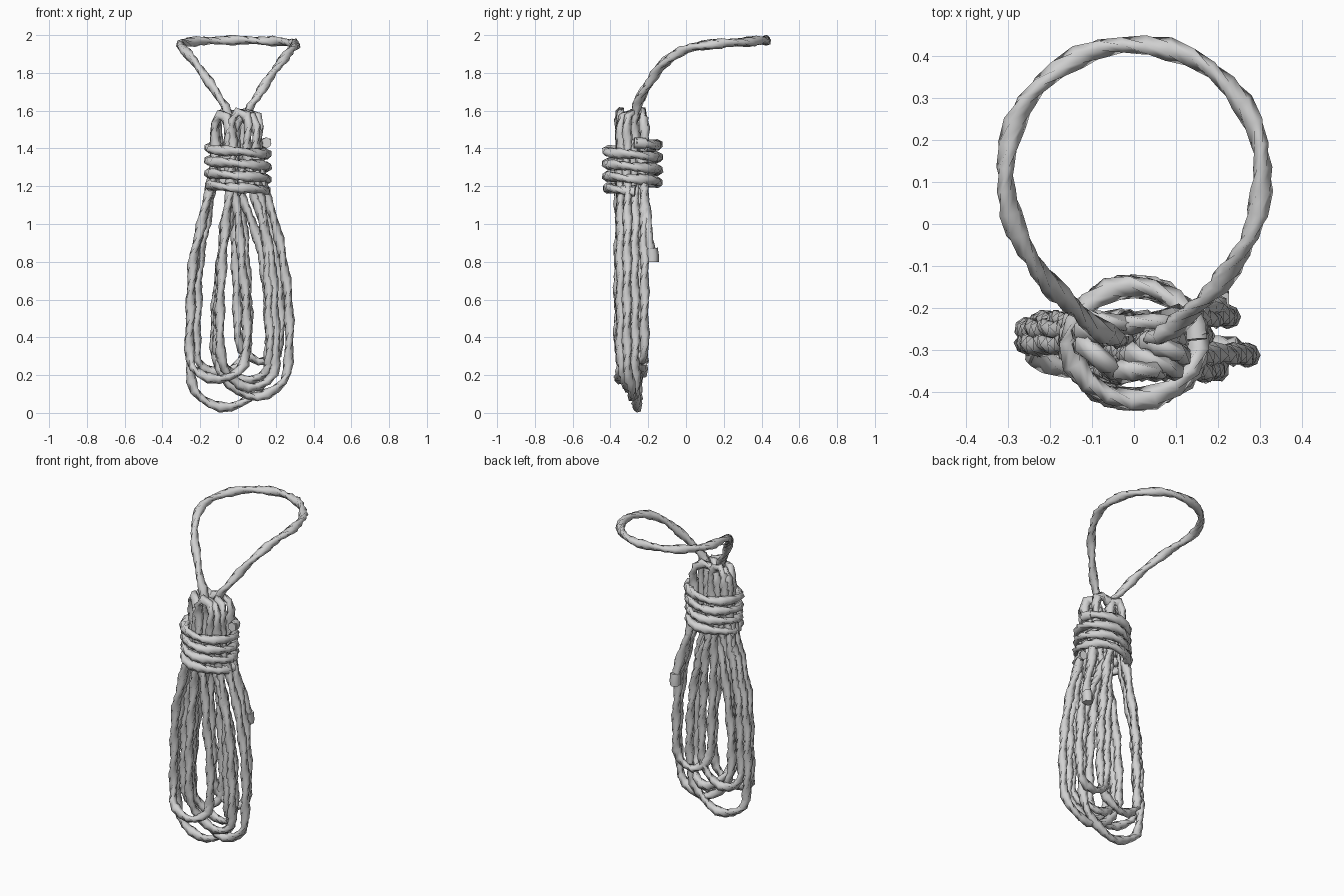
import bpy, bmesh, math, random
from mathutils import Vector

if "Cube" in bpy.data.objects:
    bpy.data.objects.remove(bpy.data.objects["Cube"])

random.seed(4)
rope = bpy.data.materials.new("rope grey")
rope.diffuse_color = (0.64, 0.64, 0.64, 1)
rope.use_nodes = True
rope.node_tree.nodes["Principled BSDF"].inputs["Base Color"].default_value = rope.diffuse_color
SIDES = 6


def spline(pts, closed):
    """Resample a path through the points at an even spacing."""
    p = [Vector(q) for q in pts]
    n = len(p)
    get = (lambda i: p[i % n]) if closed else (lambda i: p[max(0, min(n - 1, i))])
    fine = []
    for i in range(n if closed else n - 1):
        a, b, c, d = (get(i + k) for k in (-1, 0, 1, 2))
        for s in range(12):
            t = s / 12
            fine.append(0.5 * (2 * b + (c - a) * t + (2 * a - 5 * b + 4 * c - d) * t * t
                               + (3 * b - a - 3 * c + d) * t ** 3))
    fine.append(get(0) if closed else p[-1])
    dist = [0.0]
    for a, b in zip(fine, fine[1:]):
        dist.append(dist[-1] + (b - a).length)
    count = max(2, round(dist[-1] / 0.055))
    out, j = [], 0
    for k in range(count if closed else count + 1):
        want = dist[-1] * k / count
        while j < len(fine) - 2 and dist[j + 1] < want:
            j += 1
        f = (want - dist[j]) / max(dist[j + 1] - dist[j], 1e-6)
        out.append(fine[j].lerp(fine[j + 1], f))
    return out, dist[-1]


def cord(name, pts, ref, closed=False, wide=0.03, thin=0.022):
    """Sweep a twisting oval along a path."""
    path, length = spline(pts, closed)
    n = len(path)
    twist = math.pi * round(length / 0.22)
    ref = Vector(ref)
    bm = bmesh.new()
    rings = []
    for i, c in enumerate(path):
        a = path[i - 1] if closed or i else c
        b = path[(i + 1) % n] if closed or i < n - 1 else c
        t = (b - a).normalized()
        u = (ref - t * ref.dot(t)).normalized()
        v = t.cross(u)
        tw = twist * i / n
        ring = []
        for k in range(SIDES):
            ang = 2 * math.pi * k / SIDES
            x, y = wide * math.cos(ang), thin * math.sin(ang)
            ring.append(bm.verts.new(c + u * (x * math.cos(tw) - y * math.sin(tw))
                                     + v * (x * math.sin(tw) + y * math.cos(tw))))
        rings.append(ring)
    for i in range(n if closed else n - 1):
        r, s = rings[i], rings[(i + 1) % n]
        # an odd number of half turns closes with the section half a turn round
        off = SIDES // 2 if closed and i == n - 1 and round(twist / math.pi) % 2 else 0
        for k in range(SIDES):
            m = (k + 1) % SIDES
            bm.faces.new((r[k], r[m], s[(m + off) % SIDES], s[(k + off) % SIDES]))
    if not closed:
        bm.faces.new(rings[0][::-1])
        bm.faces.new(rings[-1])
    bmesh.ops.recalc_face_normals(bm, faces=bm.faces)
    for f in bm.faces:
        f.smooth = len(f.verts) == 4
    me = bpy.data.meshes.new(name)
    bm.to_mesh(me)
    bm.free()
    me.materials.append(rope)
    ob = bpy.data.objects.new(name, me)
    bpy.context.collection.objects.link(ob)
    return ob


def hank(name, left, right, bottom, top, y_left, y_right, y_low, lean=0.0, sag=0.2):
    """One long hanging loop: narrow through the wraps, wide and round below."""
    (xl, tl), (xr, tr) = left, right
    levels = [(top - 0.05, 0.0), (1.4, 0.0), (1.25, 0.1), (1.15, 0.28), (1.0, 0.58),
              (0.8, 0.84), (0.55, 0.99)]

    def side(x, t, y):
        return [(t + (x - t) * f + random.uniform(-.006, .006),
                 y + random.uniform(-.004, .004), z) for z, f in levels]
    mid, half = (xl + xr) / 2, (xr - xl) / 2
    drop = min(half * 1.1, sag)
    low = []
    for cx, dz in ((-1, 0), (-0.75, 0.62), (0, 1), (0.75, 0.62), (1, 0)):
        y_end = y_left if cx < 0 else y_right
        low.append((mid + half * cx, y_low + (y_end - y_low) * (1 - dz),
                    bottom + drop * (1 - dz) + lean * cx))
    apex = [((tl + tr) / 2, (y_left + y_right) / 2, top)]
    pts = side(xl, tl, y_left) + low + side(xr, tr, y_right)[::-1] + apex
    cord(name, pts, (0, 1, 0), closed=True)


# Hanging loops: (wide x, narrow x) for each side, bottom, top, depths
hank("hanging_loop_1", (-0.25, -0.12), (0.16, -0.04), 0.028, 1.58, -0.25, -0.27, -0.26, 0.03)
hank("hanging_loop_2", (-0.12, 0.03), (0.265, 0.11), 0.085, 1.59, -0.28, -0.31, -0.28, -0.03)
hank("hanging_loop_3", (-0.255, -0.12), (0.04, -0.05), 0.175, 1.585, -0.285, -0.345, -0.355, 0.0, 0.12)
hank("hanging_loop_4", (-0.09, -0.03), (0.20, 0.05), 0.13, 1.60, -0.355, -0.345, -0.31, -0.02)
hank("hanging_loop_5", (0.0, -0.04), (0.22, 0.10), 0.27, 1.59, -0.25, -0.22, -0.225, -0.02)
hank("hanging_loop_6", (-0.22, -0.11), (0.05, -0.02), 0.21, 1.60, -0.235, -0.235, -0.23, 0.02, 0.12)
hank("hanging_loop_7", (-0.11, -0.01), (0.17, 0.09), 0.17, 1.58, -0.31, -0.345, -0.25, -0.03)

# Big loop bending backwards out of the top
half = [(0.04, -0.27, 1.35), (0.05, -0.27, 1.58), (0.10, -0.24, 1.67), (0.155, -0.19, 1.755),
        (0.225, -0.115, 1.853), (0.285, -0.005, 1.924)]
arc = [(0.307 * math.cos(a), 0.125 + 0.303 * math.sin(a), 1.95 + 0.023 * math.sin(a))
       for a in (math.pi * k / 8 for k in range(9))]
cord("top_loop", half + arc + [(-x, y, z) for x, y, z in half[::-1]], (0, 0, 1),
     wide=0.029, thin=0.021)

# Coil wrapped four times around the neck
turns, per = 4, 10
coil = []
for i in range(turns * per + 1):
    a = 0.1 - 2 * math.pi * i / per
    coil.append((0.154 * math.cos(a), -0.283 + 0.136 * math.sin(a),
                 1.175 + 0.255 * i / (turns * per)))
cord("neck_wraps", coil, (0, 0, 1), wide=0.031, thin=0.023)
cord("wrap_end", [(0.135, -0.215, 1.425), (0.148, -0.245, 1.428), (0.15, -0.275, 1.43)],
     (0, 0, 1), wide=0.03, thin=0.028)

# Loose tail with a capped end
cord("loose_tail", [(0.10, -0.24, 1.35), (0.13, -0.22, 1.15), (0.17, -0.205, 1.0),
                    (0.195, -0.19, 0.9), (0.20, -0.18, 0.83)], (0, 1, 0))
cord("tail_cap", [(0.20, -0.183, 0.87), (0.20, -0.178, 0.84), (0.20, -0.178, 0.80)], (0, 1, 0),
     wide=0.034, thin=0.031)
